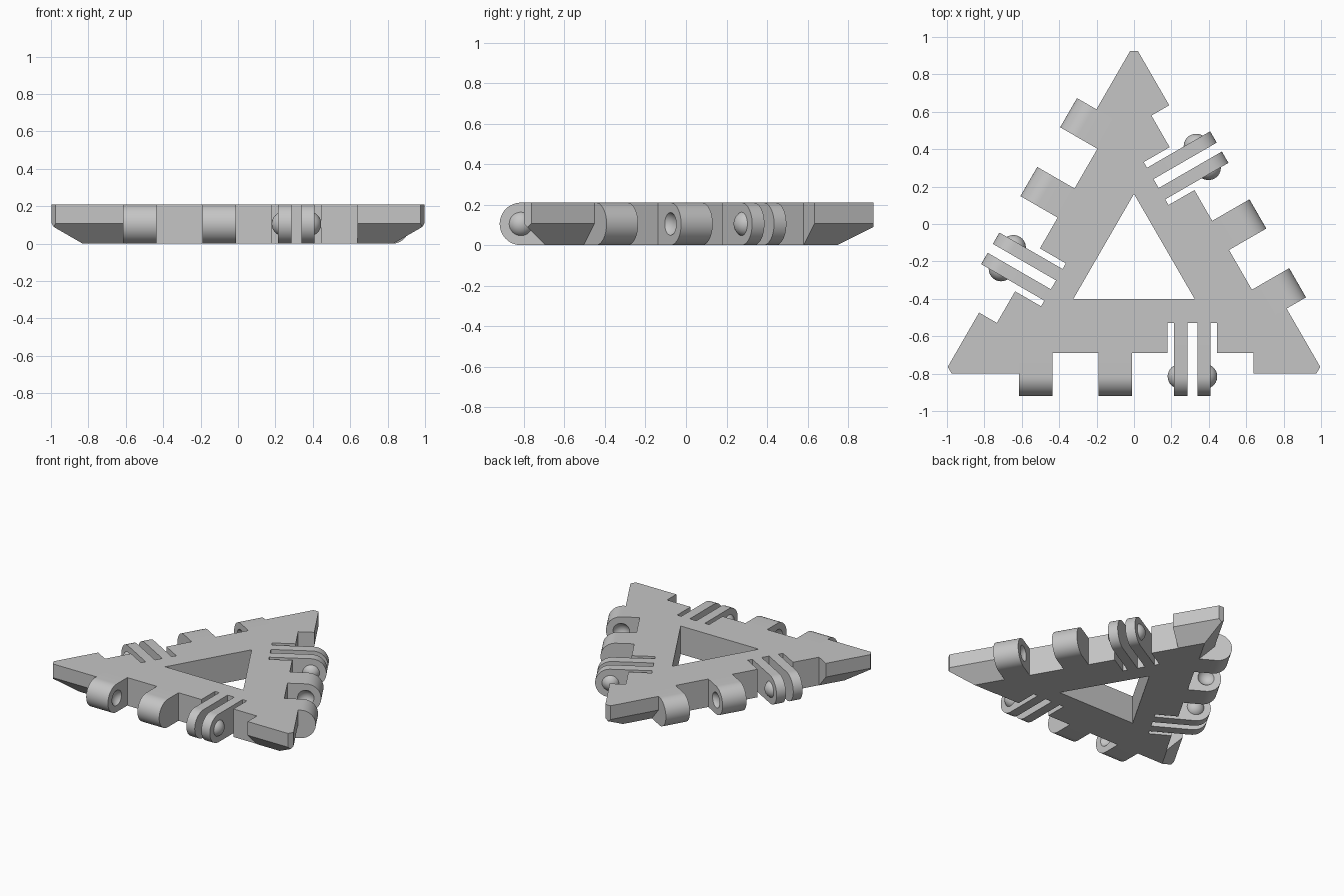
import bpy, bmesh, math
from mathutils import Matrix, Vector

if "Cube" in bpy.data.objects:
    bpy.data.objects.remove(bpy.data.objects["Cube"], do_unlink=True)

HEIGHT = 0.21
MID = HEIGHT / 2          # hinge axis height and barrel radius
CENTRE_Y = -0.213         # centre of the threefold symmetry
SIDE = -0.587             # outer side line, measured from the centre
RECESS = -0.477           # wall behind the hinge gaps
SLOT = -0.317             # bottom of the finger slots
AXIS = -0.602             # hinge axis
BALL = 0.066
TURNS = [Matrix.Rotation(math.radians(120 * i), 4, "Z") for i in range(3)]

grey = bpy.data.materials.new("plain_grey")
grey.use_nodes = True
grey.diffuse_color = (0.56, 0.56, 0.56, 1)
grey.node_tree.nodes["Principled BSDF"].inputs["Base Color"].default_value = grey.diffuse_color


def mesh_from(bm, name):
    bmesh.ops.recalc_face_normals(bm, faces=bm.faces)
    mesh = bpy.data.meshes.new(name)
    bm.to_mesh(mesh)
    bm.free()
    return mesh


def prism(points, direction):
    """Extrude a closed outline along a direction."""
    bm = bmesh.new()
    face = bm.faces.new([bm.verts.new(p) for p in points])
    new = bmesh.ops.extrude_face_region(bm, geom=[face], use_keep_orig=True)["geom"]
    bmesh.ops.translate(bm, vec=direction,
                        verts=[g for g in new if isinstance(g, bmesh.types.BMVert)])
    return bm


def place(name, mesh, turn=None):
    obj = bpy.data.objects.new(name, mesh)
    bpy.context.collection.objects.link(obj)
    obj.matrix_world = Matrix.Translation((0, CENTRE_Y, 0)) @ (turn or Matrix())
    return obj


def finish(mesh):
    mesh.materials.clear()
    mesh.materials.append(grey)
    mesh.shade_smooth()
    mesh.set_sharp_from_angle(angle=math.radians(30))
    return mesh


def carve(mesh, cutter_mesh):
    """Subtract one mesh from another and return the result."""
    target, cutter = place("carve_target", mesh), place("cutter", cutter_mesh)
    cutter.hide_render = True
    mod = target.modifiers.new("carve", "BOOLEAN")
    mod.operation, mod.solver, mod.object = "DIFFERENCE", "EXACT", cutter
    bpy.context.view_layer.update()
    graph = bpy.context.evaluated_depsgraph_get()
    result = bpy.data.meshes.new_from_object(target.evaluated_get(graph))
    for obj in (target, cutter):
        bpy.data.objects.remove(obj, do_unlink=True)
    return result


def sphere(x):
    """Ball centred on the hinge axis, with its poles along the axis."""
    bm = bmesh.new()
    matrix = Matrix.Translation((x, AXIS, MID)) @ Matrix.Rotation(math.pi / 2, 4, "Y")
    bmesh.ops.create_uvsphere(bm, u_segments=32, v_segments=24, radius=BALL, matrix=matrix)
    return bm


def barrel(x0, x1, root):
    """Hinge lug with a fully rounded end, from its root to the axis."""
    arc = [math.pi / 2 + math.pi * i / 24 for i in range(25)]
    points = [(x0, root, 0), (x0, root, HEIGHT)]
    points += [(x0, AXIS + MID * math.cos(a), MID + MID * math.sin(a)) for a in arc]
    return prism(points, (x1 - x0, 0, 0))


# Triangular frame: one side outline repeated three times
side = [(-0.975, SIDE), (-0.615, SIDE), (-0.615, RECESS), (0.18, RECESS),
        (0.18, SLOT), (0.445, SLOT), (0.445, RECESS), (0.64, RECESS),
        (0.64, SIDE), (0.975, SIDE)]
outline = [t @ Vector((x, y, 0)) for t in TURNS for x, y in side]
bm = prism(outline, (0, 0, HEIGHT))

# Slanted underside of the corners
for t in TURNS:
    cut = bmesh.ops.bisect_plane(
        bm, geom=bm.verts[:] + bm.edges[:] + bm.faces[:], dist=1e-5,
        plane_co=t @ Vector((0, SIDE, 0.107)), plane_no=t @ Vector((0, -1, -1)),
        clear_outer=True)["geom_cut"]
    rim = [g for g in cut if isinstance(g, bmesh.types.BMEdge) and g.is_boundary]
    bmesh.ops.edgeloop_fill(bm, edges=rim)
frame = mesh_from(bm, "frame")

# Triangular opening in the middle
opening = prism([t @ Vector((0, 0.374, -0.1)) for t in TURNS], (0, 0, 0.5))
place("triangle_frame", finish(carve(frame, mesh_from(opening, "opening"))))

# Knuckles, each with a dimple on the face toward the gap
for name, x0, x1, dimple in (("outer_knuckle", -0.615, -0.435, -0.435 + 0.034),
                             ("inner_knuckle", -0.19, -0.01, -0.19 - 0.034)):
    mesh = carve(mesh_from(barrel(x0, x1, RECESS), name),
                 mesh_from(sphere(dimple), "dimple"))
    finish(mesh)
    for i, t in enumerate(TURNS):
        place(f"{name}_{i + 1}", mesh, t)

# Spring fingers, each with a ball cap on its outer face
for name, x0, x1, out in (("left_finger", 0.34, 0.41, 1), ("right_finger", 0.215, 0.285, -1)):
    finger = finish(mesh_from(barrel(x0, x1, SLOT), name))
    face_x = x1 if out > 0 else x0
    bm = sphere(face_x - out * 0.031)
    bmesh.ops.bisect_plane(bm, geom=bm.verts[:] + bm.edges[:] + bm.faces[:],
                           plane_co=(face_x - out * 0.01, 0, 0), plane_no=(out, 0, 0),
                           clear_inner=True)
    bmesh.ops.holes_fill(bm, edges=bm.edges[:], sides=0)
    cap = finish(mesh_from(bm, name + "_ball"))
    for i, t in enumerate(TURNS):
        place(f"{name}_{i + 1}", finger, t)
        place(f"{name}_ball_{i + 1}", cap, t)
